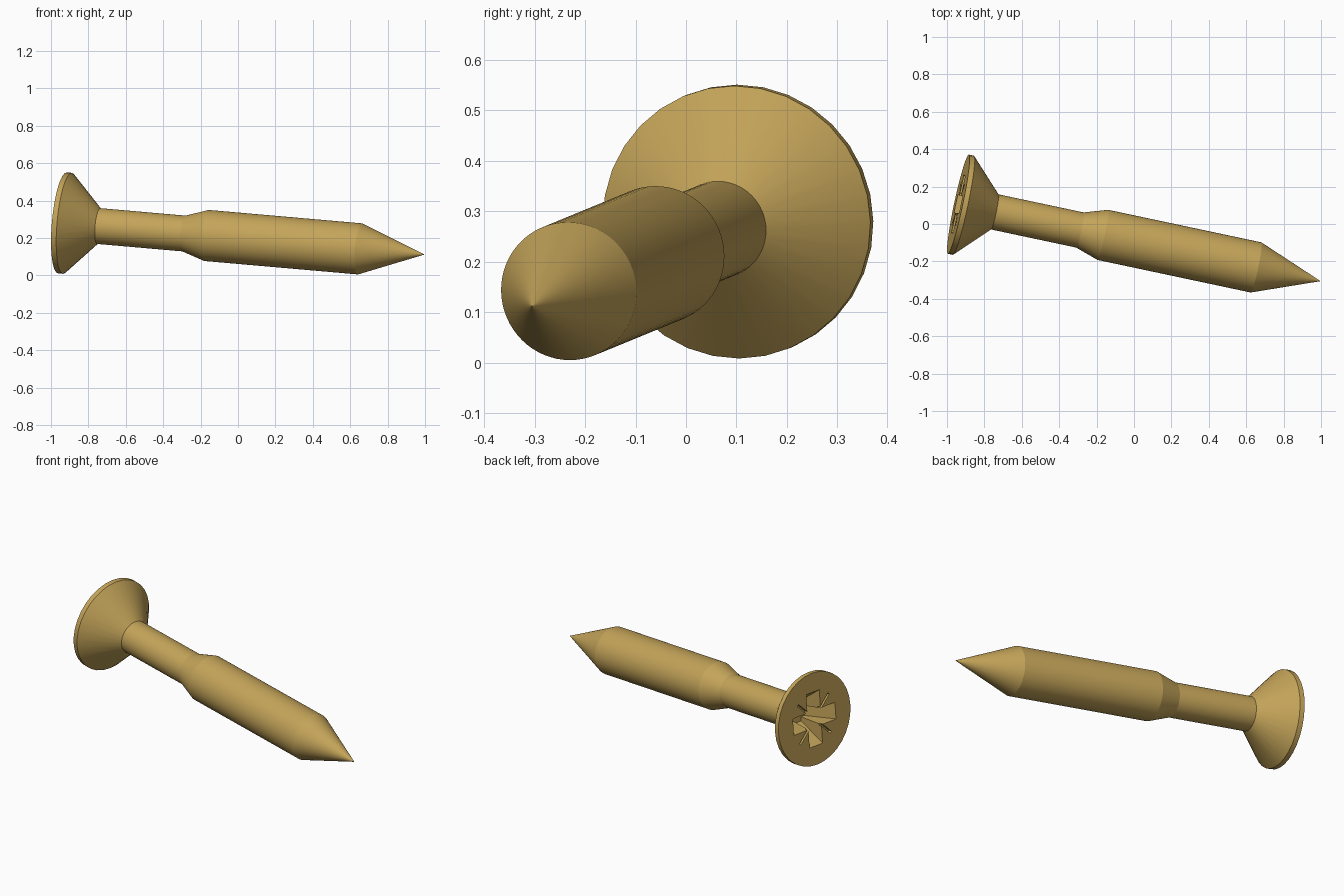
import bpy, bmesh, math
from mathutils import Vector, Matrix

cube = bpy.data.objects.get("Cube")
if cube:
    bpy.data.objects.remove(cube)

# Brass material
brass = bpy.data.materials.new("brass")
brass.use_nodes = True
COLOR = (0.55, 0.37, 0.10, 1)
brass.diffuse_color = COLOR
brass.node_tree.nodes["Principled BSDF"].inputs["Base Color"].default_value = COLOR

# Screw frame: local z runs from the head face to the tip, local y is up
head_centre = Vector((-0.939, 0.106, 0.281))
tip = Vector((0.995, -0.305, 0.112))
axis = (tip - head_centre).normalized()
side = Vector((0, 0, 1)).cross(axis).normalized()
up = axis.cross(side)
frame = Matrix((side, up, axis)).transposed().to_4x4()
frame.translation = head_centre
LENGTH = (tip - head_centre).length


def add_object(name, bm):
    bmesh.ops.recalc_face_normals(bm, faces=bm.faces)
    mesh = bpy.data.meshes.new(name)
    bm.to_mesh(mesh)
    bm.free()
    mesh.materials.append(brass)
    obj = bpy.data.objects.new(name, mesh)
    obj.matrix_world = frame
    bpy.context.collection.objects.link(obj)
    return obj


def activate(obj):
    bpy.ops.object.select_all(action='DESELECT')
    obj.select_set(True)
    bpy.context.view_layer.objects.active = obj


def loft(bm, rings):
    """Skin a list of equal point rings and cap both ends."""
    rows = [[bm.verts.new(p) for p in ring] for ring in rings]
    n = len(rows[0])
    for a, b in zip(rows, rows[1:]):
        for i in range(n):
            j = (i + 1) % n
            bm.faces.new((a[i], a[j], b[j], b[i]))
    bm.faces.new(rows[0])
    bm.faces.new(rows[-1])


def lathe(name, profile, sides):
    bm = bmesh.new()
    turn = [math.tau * i / sides for i in range(sides)]
    loft(bm, [[(r * math.cos(a), r * math.sin(a), z) for a in turn] for r, z in profile])
    return add_object(name, bm)


def slot(name, angle, half_width, reach, floor_reach, floor_half, depth):
    """Tapered bar through the axis, used as a cutter."""
    bm = bmesh.new()

    def rect(length, half, z):
        return [(sx * length, sy * half, z) for sx, sy in ((-1, -1), (1, -1), (1, 1), (-1, 1))]

    loft(bm, [rect(reach, half_width, -0.01), rect(floor_reach, floor_half, depth)])
    bmesh.ops.rotate(bm, verts=bm.verts, matrix=Matrix.Rotation(angle, 3, 'Z'))
    return add_object(name, bm)


# Countersunk head and smooth pointed body
head = lathe("head", [(0.271, 0), (0.271, 0.028), (0.096, 0.2)], 32)
body = lathe("body", [(0.096, 0.19), (0.096, 0.667), (0.137, 0.792),
                      (0.137, 1.633), (0.001, LENGTH)], 64)

# Cross recess with fine diagonal marks
cutters = []
for k in range(2):
    turn = k * math.pi / 2
    cutters.append(slot("recess_cutter", turn, 0.05, 0.165, 0.06, 0.035, 0.15))
    cutters.append(slot("mark_cutter", turn + math.pi / 4, 0.007, 0.165, 0.16, 0.006, 0.02))

activate(head)
for cutter in cutters:
    cutter.hide_render = True
    mod = head.modifiers.new("recess", 'BOOLEAN')
    mod.operation = 'DIFFERENCE'
    mod.solver = 'EXACT'
    mod.object = cutter
    bpy.ops.object.modifier_apply(modifier=mod.name)
for cutter in cutters:
    bpy.data.objects.remove(cutter)

for obj in (head, body):
    activate(obj)
    bpy.ops.object.shade_smooth_by_angle(angle=math.radians(15))
